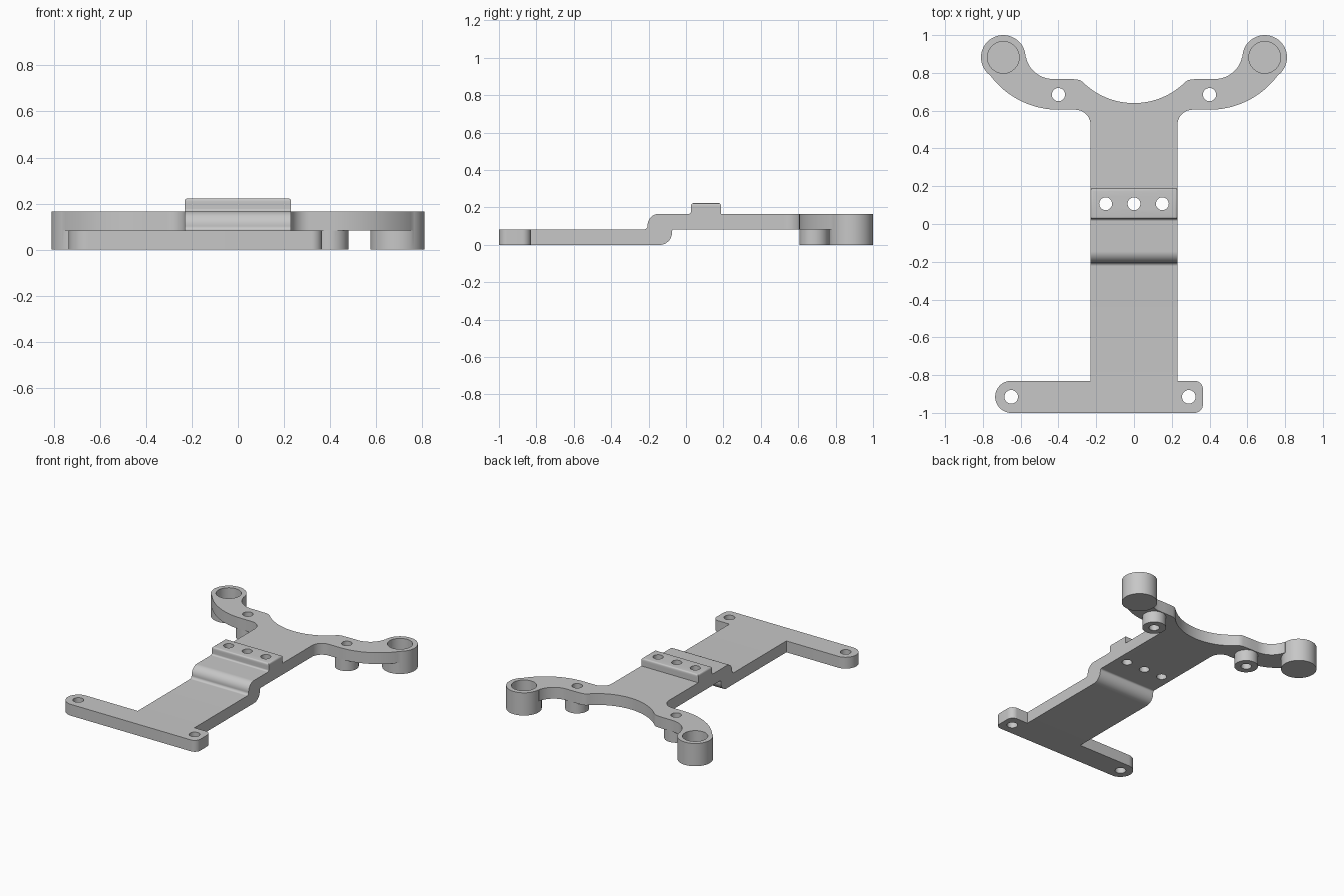
import bpy, bmesh, math
from mathutils import Vector, Matrix

cube = bpy.data.objects.get("Cube")
if cube:
    bpy.data.objects.remove(cube, do_unlink=True)

grey = bpy.data.materials.new("plain grey")
grey.use_nodes = True
GREY = (0.57, 0.57, 0.57, 1)
grey.diffuse_color = GREY
grey.node_tree.nodes["Principled BSDF"].inputs["Base Color"].default_value = GREY

LOW, HIGH, HALF = 0.083, 0.166, 0.23   # plate levels and strap half width
CUP_X, CUP_Y, CUP_R = 0.692, 0.882, 0.118
POST_X, POST_Y = 0.4, 0.685


def arc(cx, cy, r, start, end, n=16):
    angles = [math.radians(start + (end - start) * i / n) for i in range(n + 1)]
    return [(cx + r * math.cos(a), cy + r * math.sin(a)) for a in angles]


def rounded(corners, n=10):
    """Outline from (u, v, radius) corners, each filleted by its radius."""
    out = []
    for i, (u, v, r) in enumerate(corners):
        p = Vector((u, v))
        if not r:
            out.append((u, v))
            continue
        a = (Vector(corners[i - 1][:2]) - p).normalized()
        b = (Vector(corners[(i + 1) % len(corners)][:2]) - p).normalized()
        half = a.angle(b) / 2
        centre = p + (a + b).normalized() * r / math.sin(half)
        first = p + a * r / math.tan(half) - centre
        last = p + b * r / math.tan(half) - centre
        for k in range(n + 1):
            out.append(tuple(centre + first.lerp(last, k / n).normalized() * r))
    return out


def make_object(name, bm):
    bmesh.ops.recalc_face_normals(bm, faces=bm.faces)
    mesh = bpy.data.meshes.new(name)
    bm.to_mesh(mesh)
    bm.free()
    mesh.materials.append(grey)
    obj = bpy.data.objects.new(name, mesh)
    bpy.context.scene.collection.objects.link(obj)
    return obj


def extrude(name, outline, low, high, along_x=False):
    bm = bmesh.new()
    place = (lambda u, v: (low, u, v)) if along_x else (lambda u, v: (u, v, low))
    face = bm.faces.new([bm.verts.new(place(u, v)) for u, v in outline])
    moved = bmesh.ops.extrude_face_region(bm, geom=[face], use_keep_orig=True)["geom"]
    step = (high - low, 0, 0) if along_x else (0, 0, high - low)
    bmesh.ops.translate(bm, vec=step, verts=[g for g in moved if isinstance(g, bmesh.types.BMVert)])
    return make_object(name, bm)


def cylinders(name, items):
    """One mesh of upright cylinders given as (x, y, radius, low, high)."""
    bm = bmesh.new()
    for x, y, r, low, high in items:
        bmesh.ops.create_cone(bm, cap_ends=True, segments=48, radius1=r, radius2=r, depth=high - low,
                              matrix=Matrix.Translation((x, y, (low + high) / 2)))
    return make_object(name, bm)


# Stepped strap: side profile swept across the width
strap = extrude("mounting_bracket", rounded([
    (-0.9, 0, 0), (-0.075, 0, 0.065), (-0.075, LOW, 0.012), (0.56, LOW, 0), (0.56, HIGH, 0),
    (0.187, HIGH, 0), (0.187, 0.2, 0), (0.027, 0.2, 0), (0.027, HIGH, 0.012),
    (-0.205, HIGH, 0.06), (-0.205, LOW, 0.018), (-0.9, LOW, 0)]), -HALF, HALF, along_x=True)

# Offset front bar, fully round on one end
bar = extrude("front_bar", rounded([
    (-0.735, -1, 0.0849), (0.365, -1, 0.045), (0.365, -0.83, 0.045), (-0.735, -0.83, 0.0849)]), 0, LOW)

# Rear yoke: one half outline, mirrored
half = arc(0, 1.026, 0.386, -90, -45, 14)
half += [(0.285, 0.761), (0.305, 0.766), (0.38, 0.768)]
half += arc(0.43, 0.913, 0.145, -90, -12, 12)
half += [(CUP_X, CUP_Y)]
half += arc(0.4, 1.055, 0.45, -30, -90, 20)
half += arc(0.31, 0.525, 0.08, 90, 180, 10)
mirrored = [(-x, y) for x, y in reversed(half) if x > 1e-4]
yoke = extrude("rear_yoke", half + mirrored, LOW, HIGH)

# Raised block with softened top edges
bm = bmesh.new()
bmesh.ops.create_cube(bm, size=1, matrix=Matrix.Translation((0, 0.107, 0.186))
                      @ Matrix.Diagonal((2 * HALF, 0.16, 0.074, 1)))
top = [e for e in bm.edges if all(v.co.z > 0.2 for v in e.verts)]
bmesh.ops.bevel(bm, geom=top, offset=0.012, segments=4, profile=0.5, affect='EDGES')
block = make_object("raised_block", bm)

# Cups and support posts below the yoke
cups = cylinders("cups", [(s * CUP_X, CUP_Y, CUP_R, 0, HIGH) for s in (-1, 1)])
posts = cylinders("support_posts", [(s * POST_X, POST_Y, 0.079, 0, 0.12) for s in (-1, 1)])

# Screw holes and blind cup bores
holes = [(s * POST_X, POST_Y, 0.035, -0.1, 0.4) for s in (-1, 1)]
holes += [(x, 0.107, 0.034, -0.1, 0.4) for x in (-0.15, 0, 0.15)]
holes += [(x, -0.915, 0.036, -0.1, 0.4) for x in (-0.65, 0.29)]
holes += [(s * CUP_X, CUP_Y, 0.084, 0.04, 0.4) for s in (-1, 1)]
cutter = cylinders("hole_cutter", holes)

# Merge everything into one solid, then drill it
parts = [bar, yoke, block, cups, posts, cutter]
for part in parts:
    part.hide_render = True
    mod = strap.modifiers.new(part.name, 'BOOLEAN')
    mod.operation = 'DIFFERENCE' if part is cutter else 'UNION'
    mod.solver = 'EXACT'
    mod.object = part
bpy.context.view_layer.update()
solid = bpy.data.meshes.new_from_object(strap.evaluated_get(bpy.context.evaluated_depsgraph_get()))
strap.modifiers.clear()
strap.data = solid
for part in parts:
    bpy.data.objects.remove(part, do_unlink=True)

bpy.ops.object.select_all(action='DESELECT')
strap.select_set(True)
bpy.context.view_layer.objects.active = strap
bpy.ops.object.shade_smooth_by_angle(angle=math.radians(30))
